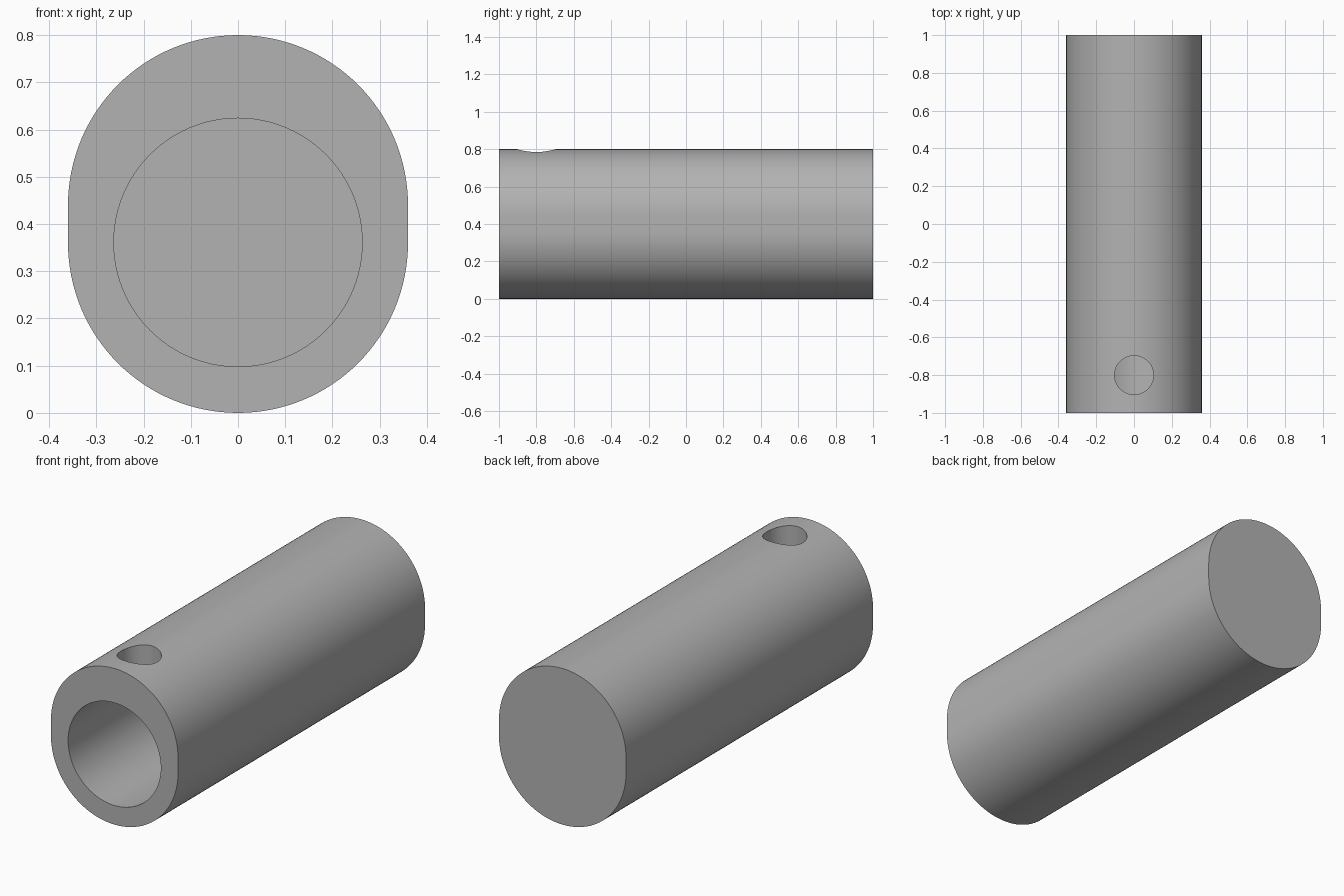
import bpy, bmesh, math
from mathutils import Matrix

cube = bpy.data.objects.get("Cube")
if cube:
    bpy.data.objects.remove(cube, do_unlink=True)

RADIUS, HEIGHT, HALF_LENGTH = 0.36, 0.8, 1.0
BORE_RADIUS, BORE_Z, END_WALL = 0.263, 0.361, 0.1
HOLE_RADIUS, HOLE_Y = 0.103, -0.8

grey = bpy.data.materials.new("plain grey")
grey.use_nodes = True
colour = (0.45, 0.45, 0.45, 1)
grey.diffuse_color = colour
grey.node_tree.nodes["Principled BSDF"].inputs["Base Color"].default_value = colour


def add_object(name, bm):
    bmesh.ops.recalc_face_normals(bm, faces=bm.faces)
    mesh = bpy.data.meshes.new(name)
    bm.to_mesh(mesh)
    bm.free()
    mesh.materials.append(grey)
    obj = bpy.data.objects.new(name, mesh)
    bpy.context.collection.objects.link(obj)
    return obj


def cylinder_cutter(name, radius, depth, matrix):
    bm = bmesh.new()
    bmesh.ops.create_cone(bm, cap_ends=True, segments=96, radius1=radius,
                          radius2=radius, depth=depth, matrix=matrix)
    obj = add_object(name, bm)
    obj.hide_render = True
    return obj


# Body: two half circles joined by short flat sides, extruded front to back
bm = bmesh.new()
steps = 64
ring = []
for centre_z, start in ((HEIGHT - RADIUS, 0), (RADIUS, math.pi)):
    for i in range(steps + 1):
        a = start + math.pi * i / steps
        ring.append(bm.verts.new((RADIUS * math.cos(a), -HALF_LENGTH,
                                  centre_z + RADIUS * math.sin(a))))
face = bm.faces.new(ring)
extruded = bmesh.ops.extrude_face_region(bm, geom=[face], use_keep_orig=True)
new_verts = [g for g in extruded["geom"] if isinstance(g, bmesh.types.BMVert)]
bmesh.ops.translate(bm, verts=new_verts, vec=(0, 2 * HALF_LENGTH, 0))
body = add_object("sleeve_body", bm)

# Blind bore from the front, and a round hole from the top into the bore
front, back = -HALF_LENGTH - 0.1, HALF_LENGTH - END_WALL
bore = cylinder_cutter("bore_cutter", BORE_RADIUS, back - front,
                       Matrix.Translation((0, (front + back) / 2, BORE_Z))
                       @ Matrix.Rotation(math.pi / 2, 4, "X"))
hole = cylinder_cutter("top_hole_cutter", HOLE_RADIUS, 0.6,
                       Matrix.Translation((0, HOLE_Y, BORE_Z + 0.3)))

bpy.context.view_layer.objects.active = body
body.select_set(True)
for cutter in (bore, hole):
    cut = body.modifiers.new(cutter.name, "BOOLEAN")
    cut.operation = "DIFFERENCE"
    cut.solver = "EXACT"
    cut.object = cutter
    bpy.ops.object.modifier_apply(modifier=cut.name)
    bpy.data.objects.remove(cutter, do_unlink=True)

bpy.ops.object.select_all(action="DESELECT")
body.select_set(True)
bpy.ops.object.shade_smooth_by_angle(angle=math.radians(30))
